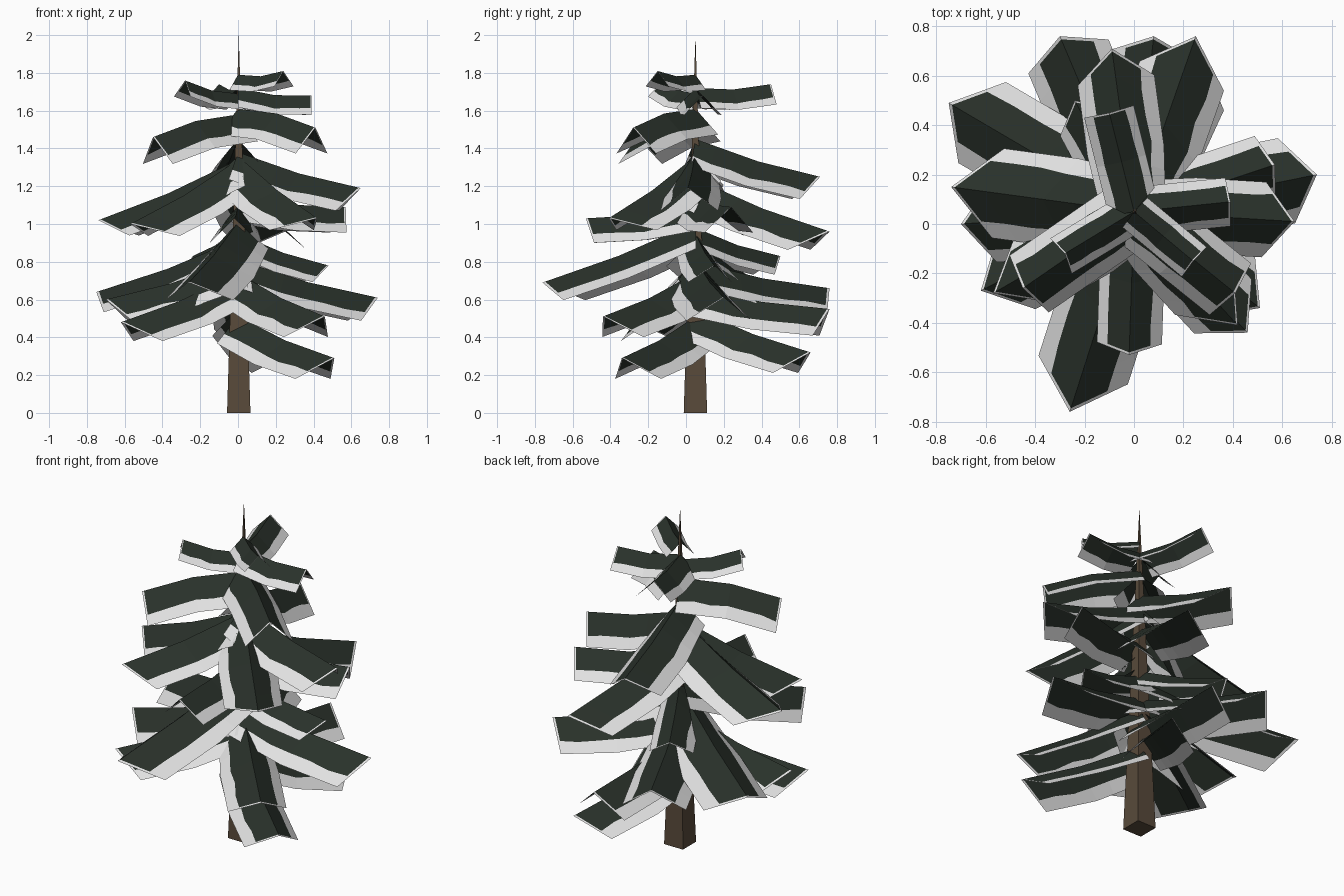
import bpy, bmesh, random
from mathutils import Vector

if "Cube" in bpy.data.objects:
    bpy.data.objects.remove(bpy.data.objects["Cube"])

random.seed(4)


def material(name, rgb):
    m = bpy.data.materials.new(name)
    m.diffuse_color = (*rgb, 1)
    m.use_nodes = True
    m.node_tree.nodes["Principled BSDF"].inputs["Base Color"].default_value = m.diffuse_color
    return m


GREEN = material("dark_needles", (0.0225, 0.031, 0.0235))
SNOW = material("pale_edge", (0.76, 0.76, 0.76))
BARK = material("brown_bark", (0.098, 0.068, 0.043))
AXIS_Y = 0.05


def finish(bm, name, mats):
    me = bpy.data.meshes.new(name)
    bm.to_mesh(me)
    bm.free()
    for m in mats:
        me.materials.append(m)
    ob = bpy.data.objects.new(name, me)
    bpy.context.collection.objects.link(ob)
    return ob


# Trunk: a four-sided spike
bm = bmesh.new()
r = 0.062
base = [bm.verts.new((x + 0.004, AXIS_Y + y, 0)) for x, y in ((-r, -r), (r, -r), (r, r), (-r, r))]
apex = bm.verts.new((0.004, AXIS_Y, 2.0))
bm.faces.new(base[::-1])
for i in range(4):
    bm.faces.new((base[i], base[(i + 1) % 4], apex))
finish(bm, "trunk", [BARK])


# Branch: a folded, tent-shaped card with a pale border, bent at half length.
# Width and drop follow the length; steep branches end in a swept-back point.
def branch(name, x, y, z, rise):
    tip, start = Vector((x, y, z)), Vector((0, AXIS_Y, z + rise))
    length = (tip - start).length
    crown_part = z > 1.4
    half = min((0.25 if crown_part else 0.225) * length, 0.19)
    drop = min((0.26 if crown_part else 0.23) * length, 0.15)
    sweep = 0 if crown_part else 2.0 * half * rise / length
    bend = 0.025 if 1.4 < z < 1.6 else -0.018
    along = (tip - start).normalized()
    side = Vector((0, 0, 1)).cross(along).normalized()
    down = side.cross(along).normalized()
    if down.z > 0:
        down = -down
    bm = bmesh.new()
    rows = []
    steps = [s / 6 for s in range(6)] + [0.982, 1]
    for t in steps:
        p = start.lerp(tip, t)
        p.z += bend * (1 - abs(2 * t - 1))
        width = half * (1 if crown_part else min(1, 0.8 + 0.4 * t))
        row = []
        for k in (-1, -0.65, 0, 0.65, 1):
            if 0 < abs(k) < 1:
                k *= random.uniform(0.95, 1.07)
            row.append(bm.verts.new(p + side * width * k
                                    + (down * drop - along * sweep * t) * abs(k)))
        rows.append(row)
    last = len(rows) - 2
    for i in range(last + 1):
        for j in range(4):
            f = bm.faces.new((rows[i][j], rows[i + 1][j],
                              rows[i + 1][j + 1], rows[i][j + 1]))
            f.material_index = int(j in (0, 3) or i == last)
    finish(bm, name, [GREEN, SNOW])


# Tiers of branches: ridge tip x, y, z and how far the root lies above the tip
crown = [(.24, -.15, 1.81, -.02), (-.28, -.12, 1.76, -.07), (-.1, .45, 1.74, -.02),
         (.39, .09, 1.68, .04), (-.45, -.26, 1.46, .12), (.41, -.28, 1.51, .1)]
upper = [(-.09, .71, 1.25, .2), (.65, .01, 1.19, .19), (-.74, .15, 1.02, .32),
         (-.57, -.28, 1, .34), (.42, -.41, 1.03, .33), (-.02, -.53, 1.03, .07),
         (.57, .24, 1.09, .06), (.25, .76, .96, .28)]
middle = [(-.24, .5, .83, .15), (.48, .15, .78, .17), (-.26, -.76, .69, .32),
          (-.75, .49, .64, .28), (-.3, .76, .66, .14), (.74, .2, .61, .2)]
lower = [(-.7, 0, .6, .21), (.08, .76, .55, .11), (-.62, -.27, .48, .26),
         (.46, -.44, .51, .23), (.51, -.34, .29, .22), (.28, .66, .32, .23)]
for tier, specs in (("crown", crown), ("upper", upper), ("middle", middle), ("lower", lower)):
    for i, spec in enumerate(specs):
        branch(f"{tier}_branch_{i + 1}", *spec)
